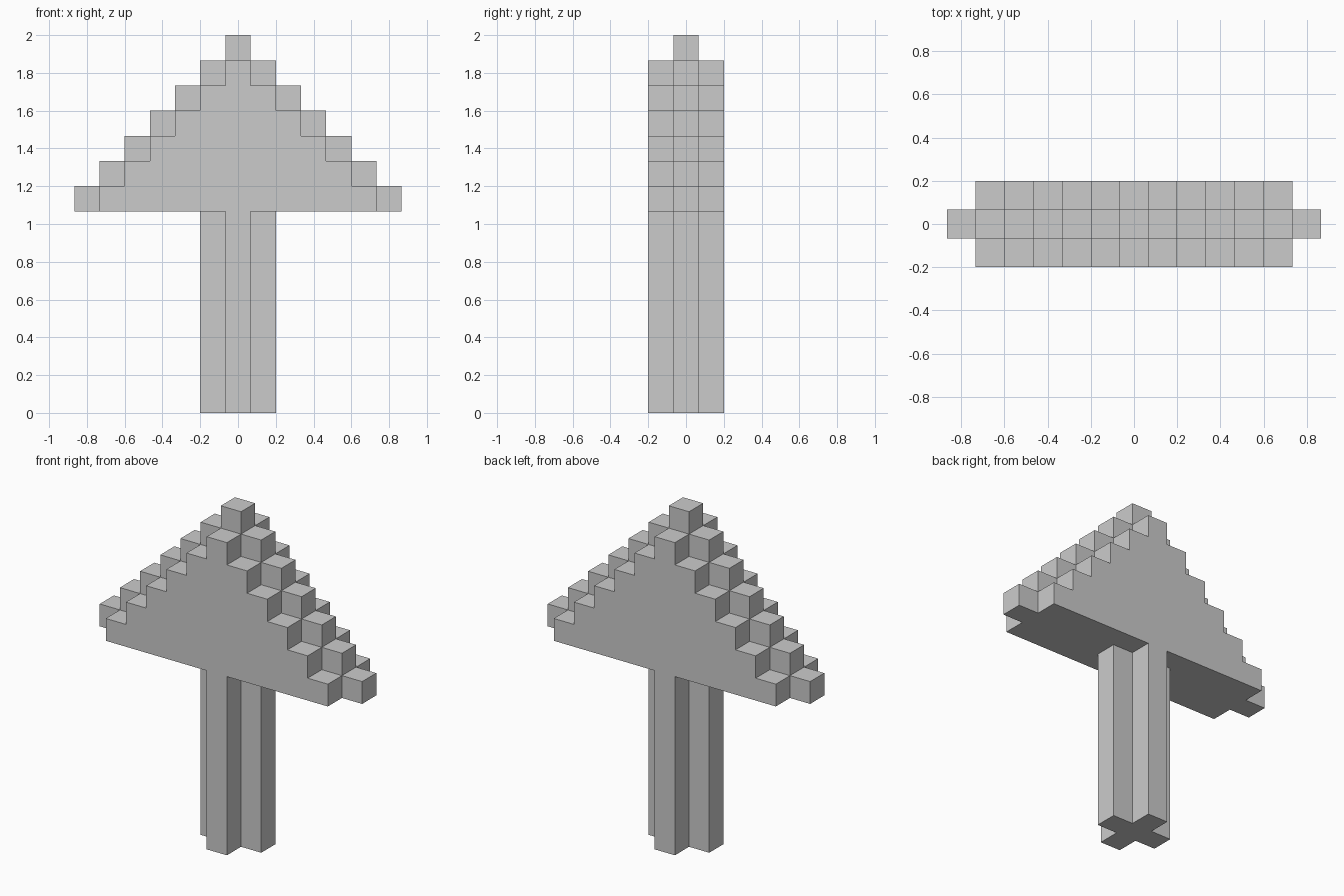
import bpy, bmesh
from mathutils import Vector

if "Cube" in bpy.data.objects:
    bpy.data.objects.remove(bpy.data.objects["Cube"])

U = 2 / 15  # edge of one block

# Stem: plus-shaped column, 8 blocks tall
cells = {(x, y, z) for z in range(8)
         for x, y in ((0, 0), (1, 0), (-1, 0), (0, 1), (0, -1))}

# Arrow head: stepped triangle, outer slabs one block smaller than the core
for y in (-1, 0, 1):
    for z in range(8, 15):
        half = 14 - z - abs(y)
        cells |= {(x, y, z) for x in range(-half, half + 1)}

# Skin: only the block sides that face open air
bm = bmesh.new()
for c in cells:
    centre = Vector((c[0], c[1], c[2] + 0.5))
    for axis in range(3):
        for sign in (-1, 1):
            n = [0, 0, 0]
            n[axis] = sign
            if tuple(a + b for a, b in zip(c, n)) in cells:
                continue
            n = Vector(n)
            u = Vector((0, 0, 0))
            u[(axis + 1) % 3] = 0.5
            v = n.cross(u)
            mid = centre + n * 0.5
            bm.faces.new([bm.verts.new((mid + d) * U)
                          for d in (-u - v, u - v, u + v, v - u)])

# Weld the sides and merge flat areas into clean panels
bmesh.ops.remove_doubles(bm, verts=bm.verts[:], dist=0.001)
bmesh.ops.recalc_face_normals(bm, faces=bm.faces[:])
bmesh.ops.dissolve_limit(bm, angle_limit=0.01, verts=bm.verts[:], edges=bm.edges[:])

mesh = bpy.data.meshes.new("block_arrow")
bm.to_mesh(mesh)
bm.free()
bpy.context.collection.objects.link(bpy.data.objects.new("block_arrow", mesh))
